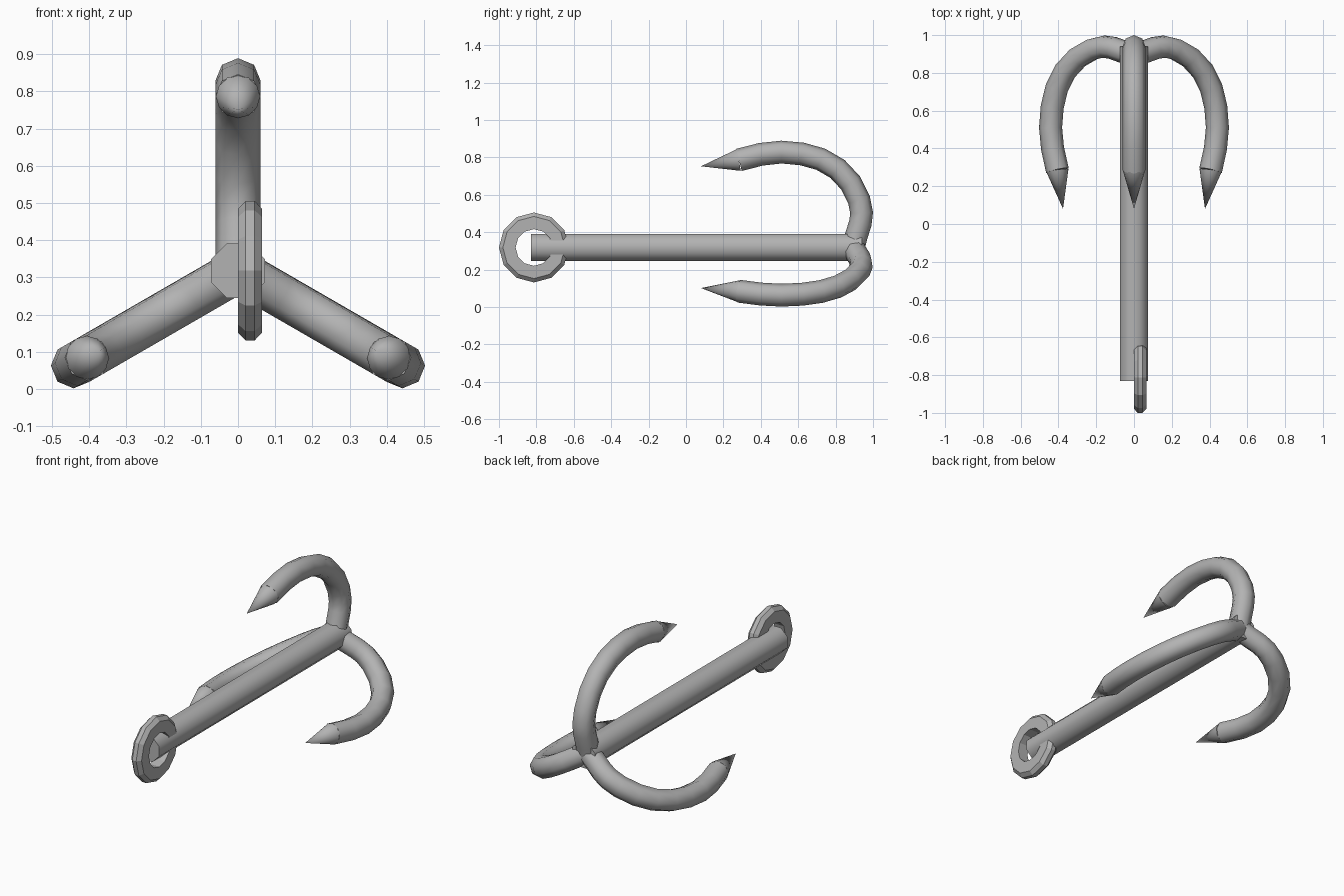
import bpy, bmesh, math
from mathutils import Vector

if "Cube" in bpy.data.objects:
    bpy.data.objects.remove(bpy.data.objects["Cube"])

AXIS_Z = 0.318
steel = bpy.data.materials.new("grey_steel")
steel.diffuse_color = (0.45, 0.45, 0.45, 1)
steel.use_nodes = True
steel.node_tree.nodes["Principled BSDF"].inputs["Base Color"].default_value = steel.diffuse_color


def make(name, rings, closed=False, tip=None, smooth=None):
    """Skin a list of equal-sized point rings; cap the ends, or close the loop."""
    bm = bmesh.new()
    vs = [[bm.verts.new(p) for p in ring] for ring in rings]
    n = len(vs[0])
    pairs = list(zip(vs, vs[1:])) + ([(vs[-1], vs[0])] if closed else [])
    for a, b in pairs:
        for i in range(n):
            j = (i + 1) % n
            bm.faces.new((a[i], a[j], b[j], b[i]))
    if not closed:
        bm.faces.new(vs[0])
        if tip is None:
            bm.faces.new(vs[-1])
        else:
            t = bm.verts.new(tip)
            for i in range(n):
                bm.faces.new((vs[-1][i], vs[-1][(i + 1) % n], t))
    bmesh.ops.recalc_face_normals(bm, faces=bm.faces)
    me = bpy.data.meshes.new(name)
    bm.to_mesh(me)
    bm.free()
    me.materials.append(steel)
    ob = bpy.data.objects.new(name, me)
    bpy.context.collection.objects.link(ob)
    if smooth:
        bpy.ops.object.select_all(action='DESELECT')
        ob.select_set(True)
        bpy.context.view_layer.objects.active = ob
        bpy.ops.object.shade_smooth_by_angle(angle=math.radians(smooth))
    return ob


def circle(c, u, v, r, n, phase=0.0):
    ts = [phase + 2 * math.pi * i / n for i in range(n)]
    return [c + r * (math.cos(t) * u + math.sin(t) * v) for t in ts]


X, Y, Z = Vector((1, 0, 0)), Vector((0, 1, 0)), Vector((0, 0, 1))

# Octagonal shaft
make("shaft", [circle(Vector((0, y, AXIS_Z)), X, Z, 0.079, 8, math.pi / 8)
               for y in (-0.83, 0.94)], smooth=50)

# Three curved prongs with pointed tips; path is (y, distance from axis)
PATH = [(0.895, 0.0), (0.91, 0.06), (0.932, 0.13), (0.939, 0.185), (0.925, 0.255),
        (0.88, 0.345), (0.81, 0.42), (0.72, 0.472), (0.62, 0.5), (0.51, 0.51),
        (0.40, 0.498), (0.283, 0.468)]
TIP = (0.08, 0.434)
for label, deg in (("top", 90), ("left", 210), ("right", 330)):
    a = math.radians(deg)
    out = Vector((math.cos(a), 0, math.sin(a)))
    side = Vector((-math.sin(a), 0, math.cos(a)))

    def at(p):
        return Vector((0, p[0], AXIS_Z)) + out * p[1]

    pts = [at(p) for p in PATH]
    rings = []
    for i, p in enumerate(pts):
        tangent = (pts[min(i + 1, len(pts) - 1)] - pts[max(i - 1, 0)]).normalized()
        rings.append(circle(p, side.cross(tangent), side, 0.061, 8, -a))
    make(label + "_prong", rings, smooth=60)

    d = (at(TIP) - pts[-1]).normalized()
    make(label + "_prong_tip", [circle(pts[-1], side.cross(d), side, 0.059, 12)],
         tip=at(TIP), smooth=40)

# Twelve-sided rope ring with a chamfered rim; profile is (radius, x)
PROFILE = [(0.098, 0.0), (0.166, 0.0), (0.187, 0.02), (0.187, 0.045),
           (0.166, 0.065), (0.098, 0.065)]
ring = []
for k in range(12):
    t = 2 * math.pi * k / 12
    radial = math.cos(t) * Y + math.sin(t) * Z
    ring.append([Vector((x, -0.813, AXIS_Z)) + radial * r for r, x in PROFILE])
make("rope_ring", ring, closed=True)
